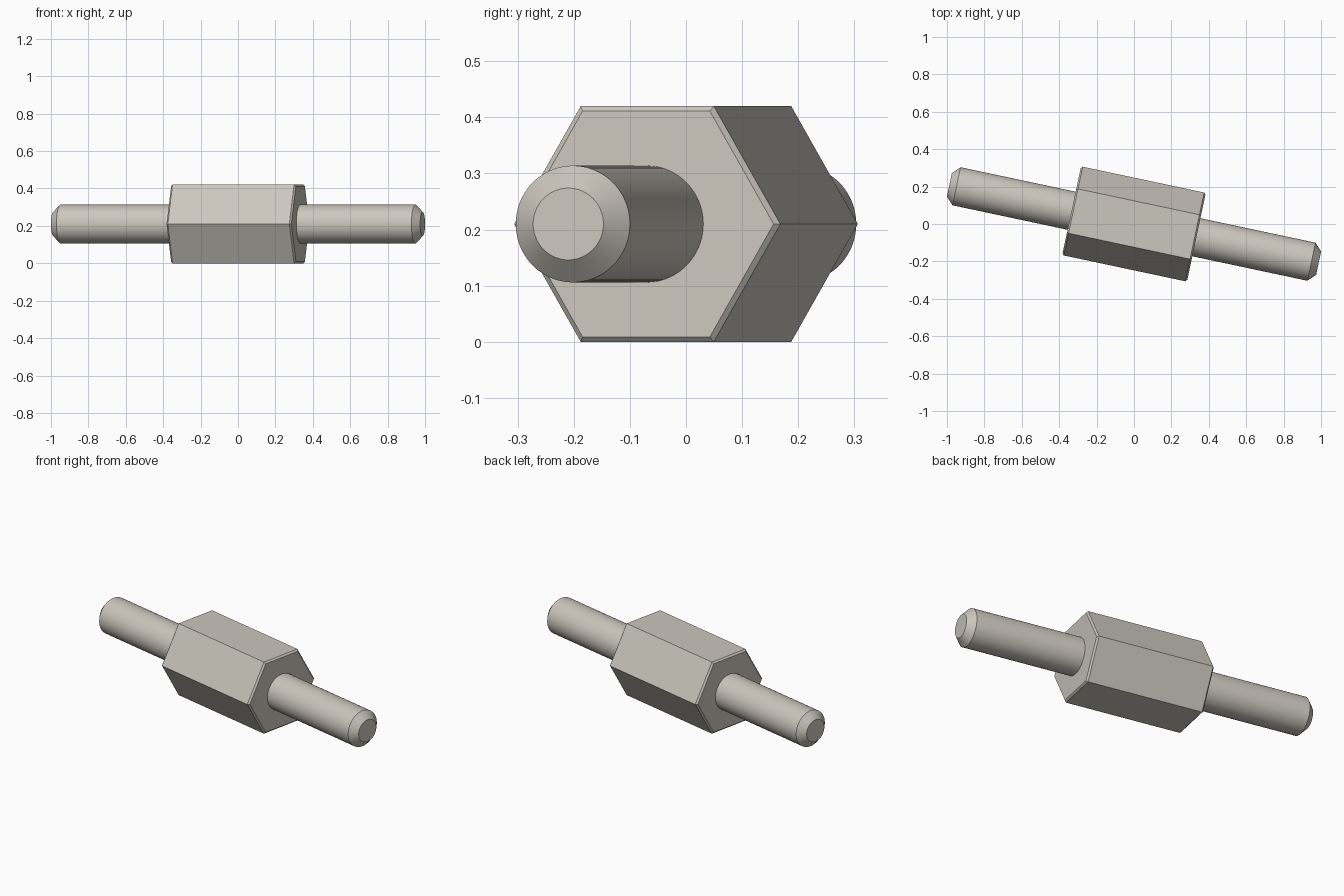
import bpy, bmesh, math
from mathutils import Matrix

if "Cube" in bpy.data.objects:
    bpy.data.objects.remove(bpy.data.objects["Cube"])

metal = bpy.data.materials.new("warm grey metal")
metal.use_nodes = True
COLOUR = (0.60, 0.57, 0.51, 1)
metal.diffuse_color = COLOUR
metal.node_tree.nodes["Principled BSDF"].inputs["Base Color"].default_value = COLOUR

CENTRE_Z = 0.21
# The whole standoff lies along x, turned in plan
PLACE = Matrix.Translation((0, 0, CENTRE_Z)) @ Matrix.Rotation(math.radians(-12), 4, "Z")


def turned_part(name, profile, sides, smooth):
    """Sweep (distance along x, radius) pairs into a closed solid."""
    bm = bmesh.new()
    rings = []
    for x, r in profile:
        angles = [2 * math.pi * i / sides for i in range(sides)]
        rings.append([bm.verts.new((x, r * math.cos(a), r * math.sin(a))) for a in angles])
    for a, b in zip(rings, rings[1:]):
        for i in range(sides):
            j = (i + 1) % sides
            bm.faces.new((a[i], a[j], b[j], b[i]))
    bm.faces.new(rings[0])
    bm.faces.new(rings[-1])
    bmesh.ops.recalc_face_normals(bm, faces=bm.faces)
    mesh = bpy.data.meshes.new(name)
    bm.to_mesh(mesh)
    bm.free()
    mesh.materials.append(metal)
    obj = bpy.data.objects.new(name, mesh)
    bpy.context.collection.objects.link(obj)
    obj.matrix_world = PLACE
    if smooth:
        bpy.ops.object.select_all(action="DESELECT")
        obj.select_set(True)
        bpy.context.view_layer.objects.active = obj
        bpy.ops.object.shade_smooth_by_angle(angle=math.radians(30))
    return obj


# Hexagonal body with narrow chamfers at both ends
to_corner = 1 / math.cos(math.pi / 6)
flat, chamfer, half = 0.21, 0.009, 0.341
outer, inner = flat * to_corner, (flat - chamfer) * to_corner
turned_part("hex_body", [(-half, inner), (chamfer - half, outer),
                         (half - chamfer, outer), (half, inner)], 6, False)

# Round stud with a chamfered tip on each end
for name, side in (("left_stud", 1), ("right_stud", -1)):
    stud = [(half - 0.02, 0.104), (0.97, 0.104), (1.009, 0.064)]
    turned_part(name, [(side * x, r) for x, r in stud], 96, True)
